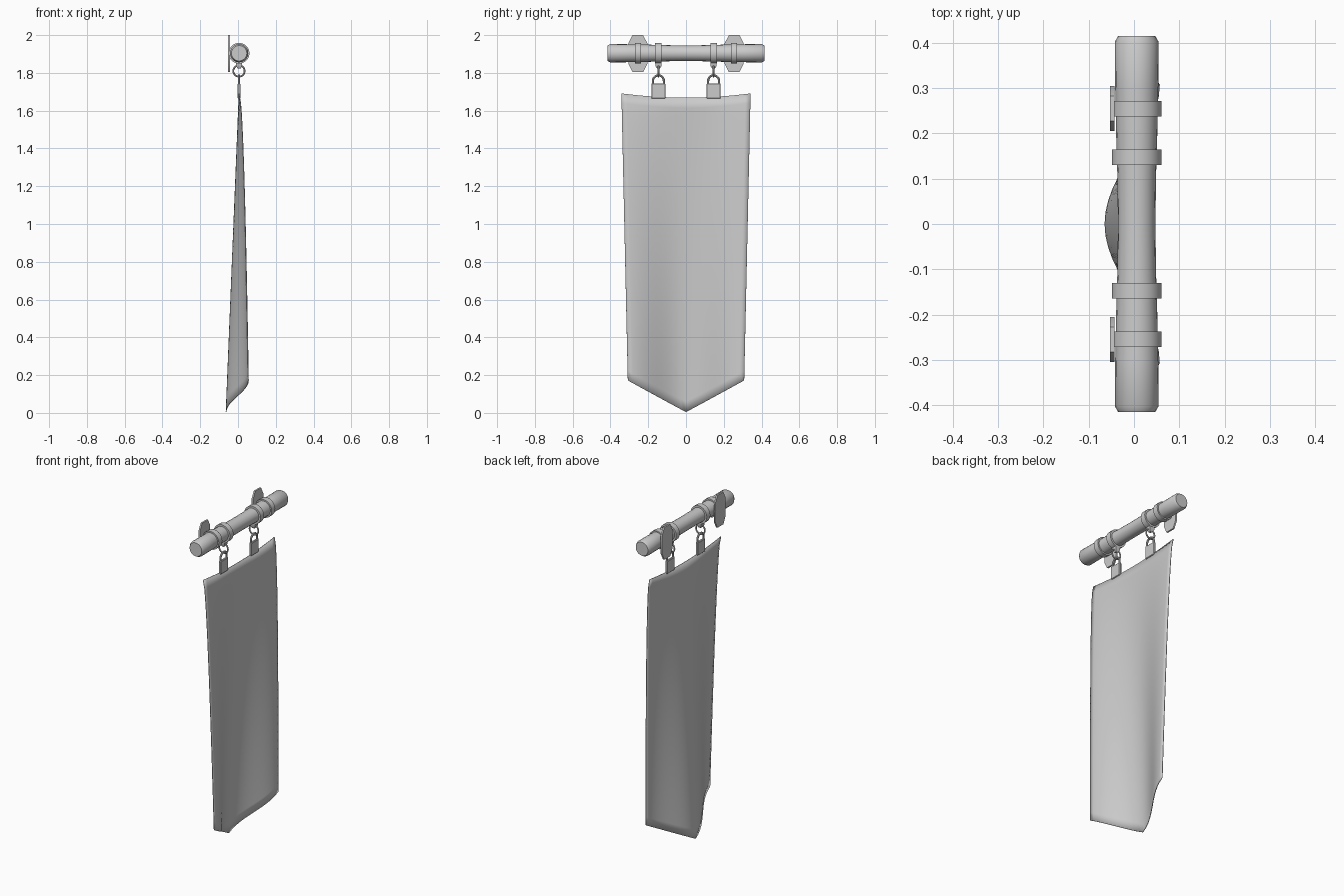
import bpy, bmesh, math
from mathutils import Vector

if "Cube" in bpy.data.objects:
    bpy.data.objects.remove(bpy.data.objects["Cube"])

CX, CZ = 0.006, 1.904   # pole axis


def finish(name, bm, angle=35):
    bmesh.ops.recalc_face_normals(bm, faces=bm.faces)
    me = bpy.data.meshes.new(name)
    bm.to_mesh(me)
    bm.free()
    ob = bpy.data.objects.new(name, me)
    bpy.context.collection.objects.link(ob)
    bpy.ops.object.select_all(action='DESELECT')
    ob.select_set(True)
    bpy.context.view_layer.objects.active = ob
    bpy.ops.object.shade_smooth_by_angle(angle=math.radians(angle))
    return ob


def loft(bm, rings, closed=False):
    """Skin a list of point loops; cap the ends or close the chain."""
    vs = [[bm.verts.new(p) for p in r] for r in rings]
    n = len(vs[0])
    pairs = list(zip(vs, vs[1:])) + ([(vs[-1], vs[0])] if closed else [])
    for a, b in pairs:
        for i in range(n):
            j = (i + 1) % n
            bm.faces.new((a[i], a[j], b[j], b[i]))
    if not closed:
        bm.faces.new(vs[0])
        bm.faces.new(vs[-1])


def circle_y(y, r, n=20):
    return [(CX + r * math.cos(2 * math.pi * i / n), y,
             CZ + r * math.sin(2 * math.pi * i / n)) for i in range(n)]


def tube(bm, path, side, r, n=8, closed=False):
    """Round tube along a planar path; side is the plane normal."""
    rings = []
    m = len(path)
    for i, p in enumerate(path):
        a = path[(i - 1) % m] if closed or i else p
        b = path[(i + 1) % m] if closed or i < m - 1 else p
        out = (b - a).normalized().cross(side)
        rings.append([p + r * (math.cos(2 * math.pi * k / n) * out +
                               math.sin(2 * math.pi * k / n) * side) for k in range(n)])
    loft(bm, rings, closed)


# Pole with a slimmer middle and chamfered ends
half = [(0.415, 0.041), (0.402, 0.0485), (0.3, 0.0475), (0.2, 0.0455), (0.1, 0.0425)]
profile = [(-y, r) for y, r in half] + [(0, 0.0415)] + half[::-1]
bm = bmesh.new()
loft(bm, [circle_y(y, r) for y, r in profile])
finish("pole", bm)

for s, tag in ((-1, "left"), (1, "right")):
    # Metal bands around the pole
    for kind, y in (("bracket", 0.254), ("hanger", 0.147)):
        bm = bmesh.new()
        loft(bm, [circle_y(s * y + d, r) for d, r in
                  ((-0.017, 0.041), (-0.017, 0.055), (0.017, 0.055), (0.017, 0.041))], True)
        finish(f"{kind}_band_{tag}", bm)

    # Elongated octagonal wall plate
    octagon = [(0.05, 0.055), (0.028, 0.098), (-0.028, 0.098), (-0.05, 0.055),
               (-0.05, -0.055), (-0.028, -0.098), (0.028, -0.098), (0.05, -0.055)]
    bm = bmesh.new()
    loft(bm, [[(x, s * 0.255 + a, 1.902 + b) for a, b in octagon] for x in (-0.053, -0.043)])
    finish(f"wall_plate_{tag}", bm)

    yc = s * 0.146
    # Lug under the hanger band
    bm = bmesh.new()
    loft(bm, [[(CX + a * w, yc + b * w, z) for a, b in ((1, 1), (-1, 1), (-1, -1), (1, -1))]
              for z, w in ((1.858, 0.016), (1.836, 0.016), (1.822, 0.007))])
    finish(f"lug_{tag}", bm)

    # Link ring facing along the pole
    bm = bmesh.new()
    ring = [Vector((0.005 + 0.03 * math.cos(t), yc, 1.81 + 0.03 * math.sin(t)))
            for t in (2 * math.pi * i / 20 for i in range(20))]
    tube(bm, ring, Vector((0, 1, 0)), 0.0045, closed=True)
    finish(f"link_ring_{tag}", bm)

    # Shackle arch
    bm = bmesh.new()
    arch = [Vector((0.005, yc + 0.029 * math.cos(math.pi * i / 10),
                    1.758 + 0.029 * math.sin(math.pi * i / 10))) for i in range(11)]
    arch = [arch[0] - Vector((0, 0, 0.025))] + arch + [arch[-1] - Vector((0, 0, 0.025))]
    tube(bm, arch, Vector((1, 0, 0)), 0.006)
    finish(f"shackle_{tag}", bm)

    # Clasp block gripping the cloth
    bm = bmesh.new()
    bmesh.ops.create_cube(bm, size=1)
    for v in bm.verts:
        v.co = (0.005 + v.co.x * 0.015, yc + v.co.y * 0.074, 1.704 + v.co.z * 0.08)
    bmesh.ops.bevel(bm, geom=bm.edges[:], offset=0.003, segments=1, affect='EDGES')
    finish(f"clasp_{tag}", bm)

# Hanging cloth: sagging top, tapered sides, pointed and folded bottom
NU, NV = 24, 30
bm = bmesh.new()
grid = []
for j in range(NV + 1):
    t = j / NV
    row = []
    for i in range(NU + 1):
        u = 2 * i / NU - 1
        top = 1.669 + 0.022 * u * u
        bottom = 0.004 + 0.168 * abs(u)
        z = top + (bottom - top) * t
        near, far = 0.005 - 0.068 * t, 0.005 + 0.05 * math.sqrt(t)
        x = near + (far - near) * (1 - math.cos(math.pi * u)) / 2
        row.append(bm.verts.new((x, u * (0.342 - 0.034 * t), z)))
    grid.append(row)
for a, b in zip(grid, grid[1:]):
    for i in range(NU):
        bm.faces.new((a[i], a[i + 1], b[i + 1], b[i]))
cloth = finish("banner_cloth", bm, 60)
mod = cloth.modifiers.new("thickness", 'SOLIDIFY')
mod.thickness = 0.004
mod.offset = 0
